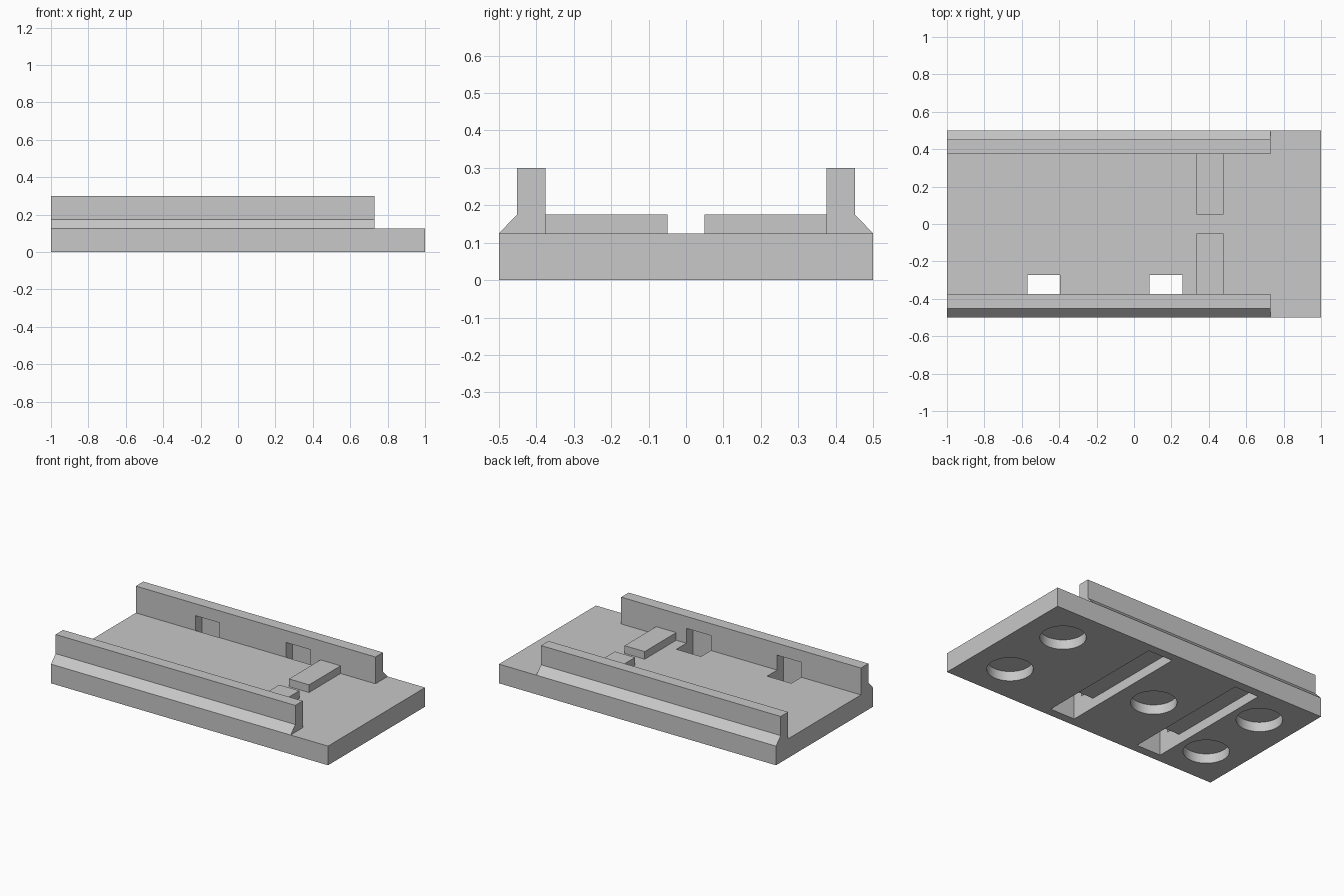
import bpy
import math

if "Cube" in bpy.data.objects:
    bpy.data.objects.remove(bpy.data.objects["Cube"])

# One plain grey for every part
grey = bpy.data.materials.new("light_grey")
grey.use_nodes = True
colour = (0.58, 0.58, 0.58, 1)
grey.diffuse_color = colour
grey.node_tree.nodes["Principled BSDF"].inputs["Base Color"].default_value = colour


def prism(name, profile, x0, x1):
    """Extrude a (y, z) profile along x."""
    n = len(profile)
    verts = [(x, y, z) for x in (x0, x1) for y, z in profile]
    faces = [tuple(range(n))[::-1], tuple(range(n, 2 * n))]
    faces += [(i, (i + 1) % n, (i + 1) % n + n, i + n) for i in range(n)]
    mesh = bpy.data.meshes.new(name)
    mesh.from_pydata(verts, [], faces)
    mesh.materials.append(grey)
    obj = bpy.data.objects.new(name, mesh)
    bpy.context.collection.objects.link(obj)
    # Make all normals face outward
    select_only(obj)
    bpy.ops.object.mode_set(mode='EDIT')
    bpy.ops.mesh.select_all(action='SELECT')
    bpy.ops.mesh.normals_make_consistent(inside=False)
    bpy.ops.object.mode_set(mode='OBJECT')
    return obj


def box(name, x0, x1, y0, y1, z0, z1):
    return prism(name, [(y0, z0), (y1, z0), (y1, z1), (y0, z1)], x0, x1)


def select_only(obj):
    bpy.ops.object.select_all(action='DESELECT')
    obj.select_set(True)
    bpy.context.view_layer.objects.active = obj


def cut(obj, cutter):
    cutter.hide_render = True
    mod = obj.modifiers.new("cut", 'BOOLEAN')
    mod.operation = 'DIFFERENCE'
    mod.solver = 'EXACT'
    mod.object = cutter
    select_only(obj)
    bpy.ops.object.modifier_apply(modifier=mod.name)
    bpy.data.objects.remove(cutter)


FLOOR = 0.125
POCKET = 0.0625
RAIL_END = 0.73
INNER, OUTER, RECESS = 0.375, 0.452, 0.443
slots = [(-0.57, -0.395), (0.083, 0.26)]

# Base plate with underside channels, clip openings and round pockets
base = box("base_plate", -1, 1, -0.5, 0.5, 0, FLOOR)
for x0, x1 in slots:
    cut(base, box("channel_cutter", x0, x1, -RECESS, RECESS, -0.1, POCKET))
    cut(base, box("front_opening_cutter", x0, x1, -RECESS, -0.272, -0.1, 0.2))
    cut(base, box("back_opening_cutter", x0, x1, INNER, RECESS, -0.1, 0.2))
for x, y in [(0.74, 0.24), (0.74, -0.24), (-0.15, 0), (-0.75, 0.24), (-0.75, -0.24)]:
    bpy.ops.mesh.primitive_cylinder_add(vertices=48, radius=0.135, depth=2 * POCKET,
                                        location=(x, y, 0))
    cutter = bpy.context.object
    cutter.data.materials.append(grey)
    cut(base, cutter)
select_only(base)
bpy.ops.object.shade_smooth_by_angle(angle=math.radians(30))

# Side rails with sloped feet and notches, and the stop blocks between them
for side, label in ((-1, "front"), (1, "back")):
    profile = [(0.5, FLOOR), (OUTER, 0.175), (OUTER, 0.3), (INNER, 0.3), (INNER, FLOOR)]
    rail = prism(label + "_rail", [(side * y, z) for y, z in profile], -1, RAIL_END)
    for x0, x1 in slots:
        y0, y1 = sorted((side * 0.3, side * RECESS))
        cut(rail, box("notch_cutter", x0, x1, y0, y1, 0.05, 0.222))
    y0, y1 = sorted((side * 0.05, side * INNER))
    box(label + "_stop_block", 0.333, 0.478, y0, y1, FLOOR, 0.175)
